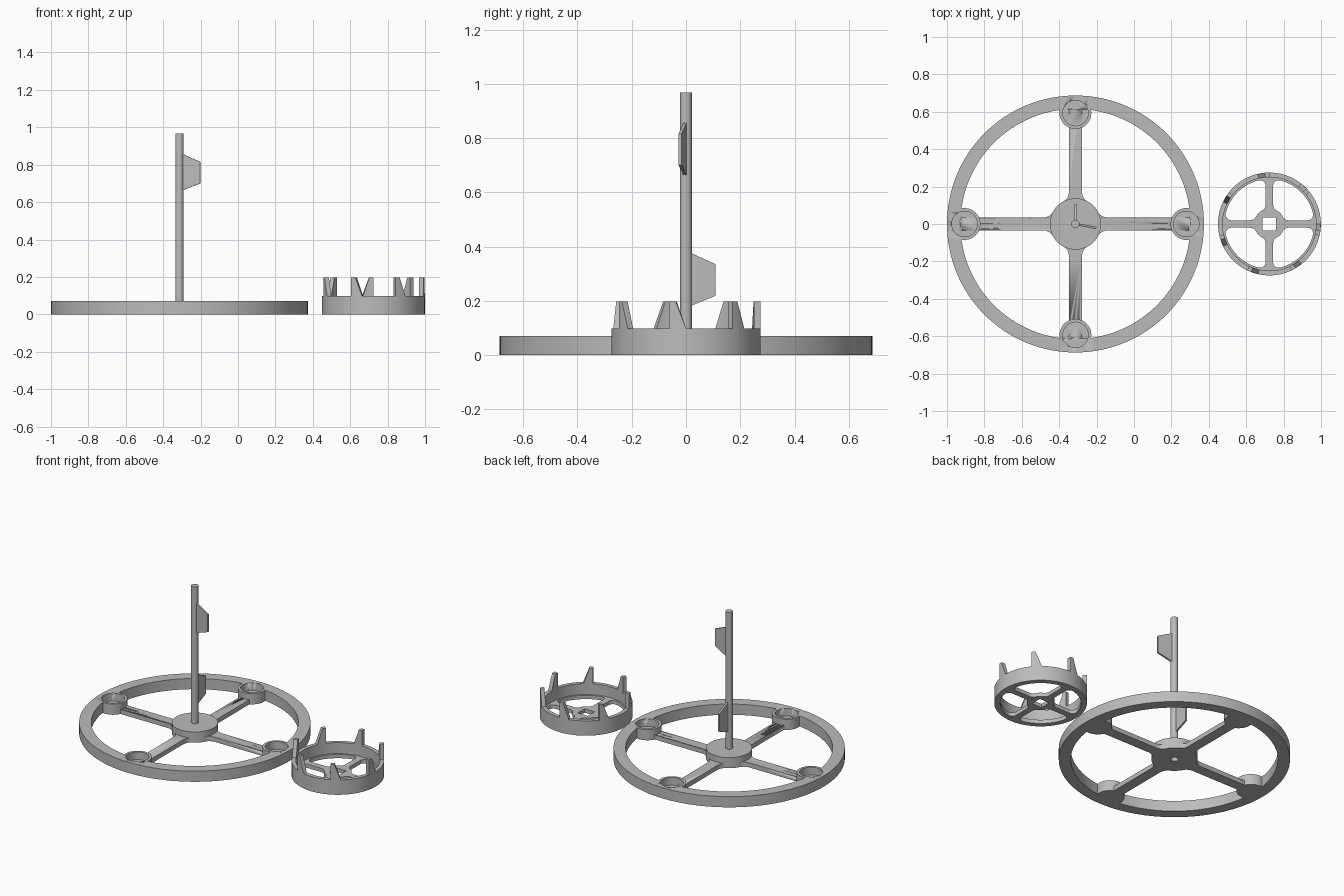
import bpy, bmesh, math
from math import cos, sin, pi, radians, sqrt, atan2

if "Cube" in bpy.data.objects:
    bpy.data.objects.remove(bpy.data.objects["Cube"])

grey = bpy.data.materials.new("plain grey")
grey.diffuse_color = (0.5, 0.5, 0.5, 1)
grey.use_nodes = True
grey.node_tree.nodes["Principled BSDF"].inputs["Base Color"].default_value = grey.diffuse_color

WHEEL = (-0.313, 0.0)   # centre of the big wheel
CROWN = (0.724, 0.0)    # centre of the small toothed ring


def finish(ob):
    ob.data.materials.clear()
    ob.data.materials.append(grey)
    bpy.ops.object.select_all(action='DESELECT')
    ob.select_set(True)
    bpy.context.view_layer.objects.active = ob
    bpy.ops.object.shade_smooth_by_angle(angle=radians(30))
    return ob


def from_bmesh(name, bm, loc):
    bmesh.ops.recalc_face_normals(bm, faces=bm.faces)
    me = bpy.data.meshes.new(name)
    bm.to_mesh(me)
    bm.free()
    ob = bpy.data.objects.new(name, me)
    bpy.context.collection.objects.link(ob)
    ob.location = (loc[0], loc[1], 0)
    return finish(ob)


def lathe(name, profile, loc, n=64, closed=True):
    """Revolve (radius, z) points; closed joins the last point to the first."""
    bm = bmesh.new()
    rings = [[bm.verts.new((r * cos(2 * pi * i / n), r * sin(2 * pi * i / n), z))
              for i in range(n)] for r, z in profile]
    for a, b in zip(rings, rings[1:] + (rings[:1] if closed else [])):
        for i in range(n):
            j = (i + 1) % n
            bm.faces.new((a[i], a[j], b[j], b[i]))
    if not closed:
        bm.faces.new(rings[0])
        bm.faces.new(rings[-1])
    return from_bmesh(name, bm, loc)


def tube(name, r_in, r_out, z0, z1, loc, n=64):
    return lathe(name, [(r_in, z0), (r_out, z0), (r_out, z1), (r_in, z1)], loc, n)


def rod(name, r, z0, z1, loc, n=48):
    return lathe(name, [(r, z0), (r, z1)], loc, n, False)


def arc(cx, cy, r, a0, a1, n):
    return [(cx + r * cos(a0 + (a1 - a0) * i / n),
             cy + r * sin(a0 + (a1 - a0) * i / n)) for i in range(n + 1)]


def window(hub, rim, w, r_hub, r_rim, n=8):
    """Opening between two spokes with rounded corners at hub and rim."""
    x1 = sqrt((hub + r_hub) ** 2 - (w + r_hub) ** 2)
    x2 = sqrt((rim - r_rim) ** 2 - (w + r_rim) ** 2)
    t1, t2 = atan2(w + r_hub, x1), atan2(w + r_rim, x2)
    half = arc(0, 0, hub, pi / 4, t1, 4)[:-1]
    half += arc(x1, w + r_hub, r_hub, t1 + pi, 1.5 * pi, n)
    half += arc(x2, w + r_rim, r_rim, -pi / 2, t2, n)
    half += arc(0, 0, rim, t2, pi / 4, 14)[1:]
    return half + [(y, x) for x, y in half[-2:0:-1]]


def plate(name, loops, height, loc):
    """Flat plate from an outline and its holes."""
    cu = bpy.data.curves.new(name, 'CURVE')
    cu.dimensions, cu.fill_mode, cu.extrude = '2D', 'BOTH', height / 2
    for loop in loops:
        sp = cu.splines.new('POLY')
        sp.points.add(len(loop) - 1)
        for p, (x, y) in zip(sp.points, loop):
            p.co = (x, y, 0, 1)
        sp.use_cyclic_u = True
    ob = bpy.data.objects.new(name, cu)
    bpy.context.collection.objects.link(ob)
    ob.location = (loc[0], loc[1], height / 2)
    bpy.ops.object.select_all(action='DESELECT')
    ob.select_set(True)
    bpy.context.view_layer.objects.active = ob
    bpy.ops.object.convert(target='MESH')
    ob = bpy.context.view_layer.objects.active
    bm = bmesh.new()
    bm.from_mesh(ob.data)
    bmesh.ops.remove_doubles(bm, verts=bm.verts, dist=1e-5)
    bmesh.ops.recalc_face_normals(bm, faces=bm.faces)
    bm.to_mesh(ob.data)
    bm.free()
    return finish(ob)


def quarter_turns(loop):
    out = []
    for k in range(4):
        c, s = round(cos(k * pi / 2)), round(sin(k * pi / 2))
        out.append([(c * x - s * y, s * x + c * y) for x, y in loop])
    return out


def circle(r, n):
    return arc(0, 0, r, 0, 2 * pi, n)[:-1]


# Big wheel: rim, low spokes, hub with a blind hole underneath
rim = tube("wheel_rim", 0.615, 0.687, 0, 0.07, WHEEL, 128)
plate("wheel_spokes", [circle(0.65, 128), circle(0.022, 32)]
      + quarter_turns(window(0.136, 0.618, 0.035, 0.06, 0.012)), 0.03, WHEEL)
tube("wheel_hub", 0.022, 0.137, 0, 0.07, WHEEL)

# Four cups where the spokes meet the rim, pockets cut out of the rim
for k in range(4):
    a = k * pi / 2
    loc = (WHEEL[0] + 0.593 * cos(a), WHEEL[1] + 0.593 * sin(a))
    tube("cup_wall", 0.068, 0.085, 0, 0.07, loc, 48)
    rod("cup_floor", 0.07, 0, 0.02, loc)
    cutter = rod("cup_cutter", 0.068, 0.02, 0.2, loc)
    cutter.hide_render = True
    cutter.hide_set(True)
    for target in (rim, bpy.data.objects["wheel_spokes"]):
        m = target.modifiers.new("pocket", 'BOOLEAN')
        m.operation, m.solver, m.object = 'DIFFERENCE', 'EXACT', cutter

# Upright pole with two tapered fins
rod("pole", 0.022, 0.035, 0.967, WHEEL, 32)


def fin(name, angle, z0, z1, reach):
    bm = bmesh.new()
    pts = [(0.01, z0), (reach, z0 + 0.04), (reach, z1 - 0.045), (0.01, z1)]
    sides = [[bm.verts.new((r * cos(angle) - t * sin(angle),
                            r * sin(angle) + t * cos(angle), z)) for r, z in pts]
             for t in (-0.006, 0.006)]
    bm.faces.new(sides[0])
    bm.faces.new(sides[1])
    for i in range(4):
        j = (i + 1) % 4
        bm.faces.new((sides[0][i], sides[0][j], sides[1][j], sides[1][i]))
    from_bmesh(name, bm, WHEEL)


fin("upper_fin", radians(-11), 0.66, 0.86, 0.113)
fin("lower_fin", radians(90), 0.178, 0.38, 0.108)

# Small ring: wall and cross-shaped floor with a square hole
tube("crown_wall", 0.25, 0.275, 0, 0.097, CROWN, 96)
q = 0.036
plate("crown_floor", [circle(0.262, 96), [(-q, -q), (q, -q), (q, q), (-q, q)]]
      + quarter_turns(window(0.082, 0.24, 0.02, 0.035, 0.03)), 0.025, CROWN)

# Seven teeth, upright on one side and sloping on the other
for k in range(7):
    a0 = radians(90 + k * 360 / 7)
    bm = bmesh.new()
    levels = []
    for z, span in ((0.09, 13.5), (0.197, 5)):
        angs = [a0 + radians(span) * i / 4 for i in range(5)]
        outer = [bm.verts.new((0.275 * cos(a), 0.275 * sin(a), z)) for a in angs]
        inner = [bm.verts.new((0.25 * cos(a), 0.25 * sin(a), z)) for a in angs]
        levels.append(outer + inner[::-1])
    lo, hi = levels
    bm.faces.new(lo)
    bm.faces.new(hi)
    for i in range(10):
        j = (i + 1) % 10
        bm.faces.new((lo[i], lo[j], hi[j], hi[i]))
    from_bmesh("crown_tooth", bm, CROWN)
